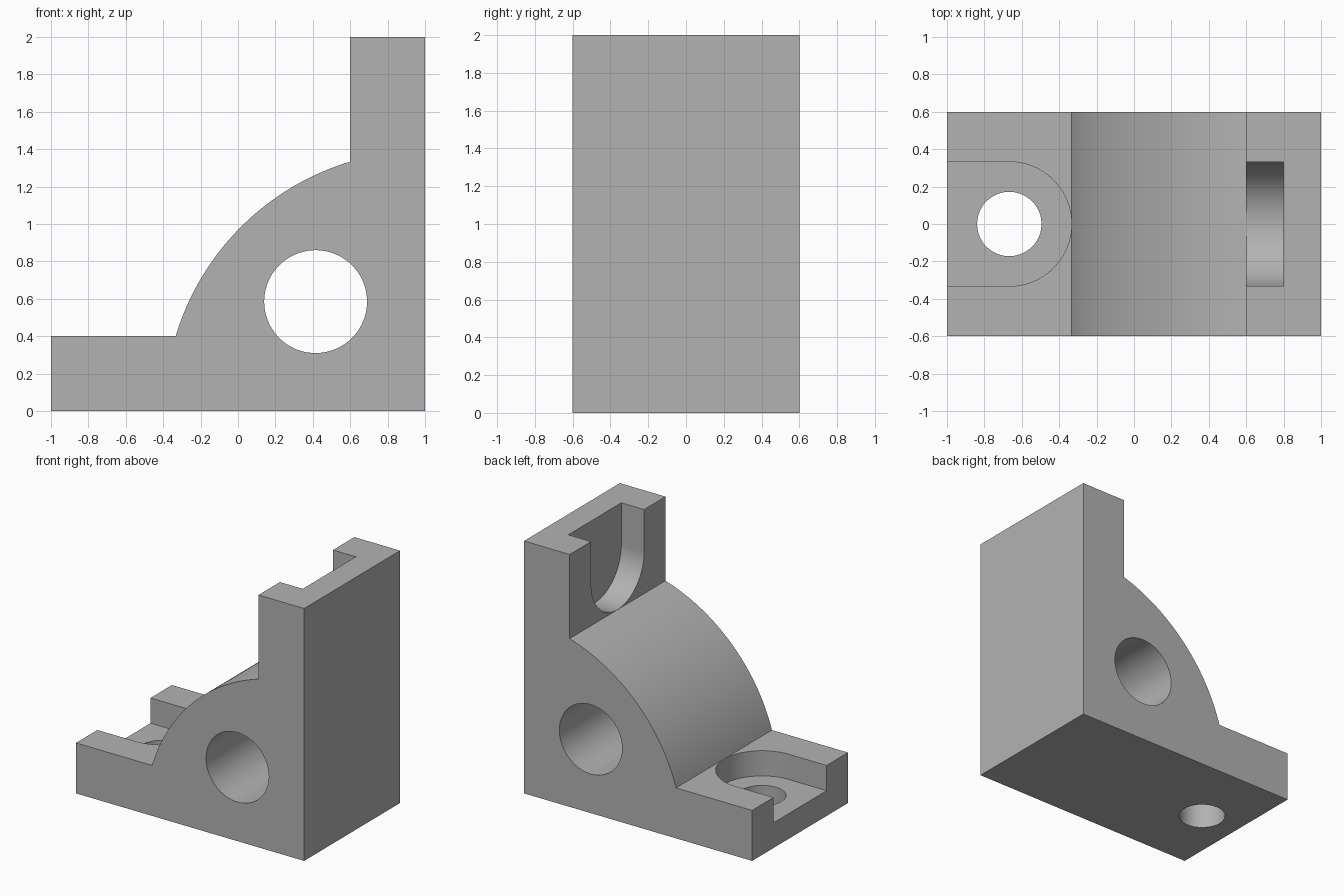
import bpy, bmesh, math
from mathutils import Matrix

cube = bpy.data.objects.get("Cube")
if cube:
    bpy.data.objects.remove(cube, do_unlink=True)

HALF_DEPTH = 0.6
FLANGE = 0.4         # thickness of both flanges
REACH = 4 / 3        # where the web meets each flange
SLOT_R = 0.3325
HOLE_R = 0.172

grey = bpy.data.materials.new("plain grey")
grey.use_nodes = True
colour = (0.45, 0.45, 0.45, 1)
grey.diffuse_color = colour
grey.node_tree.nodes["Principled BSDF"].inputs["Base Color"].default_value = colour


def arc(cx, cy, r, start, end, steps):
    """Points along a circular arc, ends included."""
    return [(cx + r * math.cos(start + (end - start) * i / steps),
             cy + r * math.sin(start + (end - start) * i / steps))
            for i in range(steps + 1)]


def circle(cx, cy, r, steps=96):
    return arc(cx, cy, r, 0, math.tau, steps)[:-1]


def prism(name, points, low, high, matrix=Matrix()):
    """Extrude a 2D outline from low to high along local z."""
    bm = bmesh.new()
    face = bm.faces.new([bm.verts.new((x, y, low)) for x, y in points])
    top = bmesh.ops.extrude_face_region(bm, geom=[face])
    verts = [v for v in top["geom"] if isinstance(v, bmesh.types.BMVert)]
    bmesh.ops.translate(bm, verts=verts, vec=(0, 0, high - low))
    bm.transform(matrix)
    bmesh.ops.recalc_face_normals(bm, faces=bm.faces)
    mesh = bpy.data.meshes.new(name)
    bm.to_mesh(mesh)
    bm.free()
    mesh.materials.append(grey)
    obj = bpy.data.objects.new(name, mesh)
    bpy.context.collection.objects.link(obj)
    return obj


# Outline plane to front plane: local y becomes z
upright = Matrix.Rotation(math.pi / 2, 4, 'X')
# Swap base and wall: reflect across the diagonal of the corner
swap = Matrix(((0, 0, -1, 1), (0, 1, 0, 0), (-1, 0, 0, 1), (0, 0, 0, 1)))

# Bracket body: two flanges joined by a web with a rounded back
web_r = math.hypot(REACH, FLANGE)
tilt = math.atan2(FLANGE, REACH)
outline = [(1, 0), (1, 2), (1 - FLANGE, 2)]
outline += arc(1, 0, web_r, math.pi / 2 + tilt, math.pi - tilt, 64)
outline += [(-1, FLANGE), (-1, 0)]
body = prism("corner_bracket", outline, -HALF_DEPTH, HALF_DEPTH, upright)

# Cutters: cross bore, then an open slot and bolt hole in each flange
cutters = [prism("bore_cutter", circle(0.415, 0.585, 0.275), -1, 1, upright)]
slot = [(-1.2, -SLOT_R)] + arc(-2 / 3, 0, SLOT_R, -math.pi / 2, math.pi / 2, 64)
slot.append((-1.2, SLOT_R))
for part, matrix in (("base", Matrix()), ("wall", swap)):
    cutters.append(prism(part + "_slot_cutter", slot, FLANGE / 2, FLANGE + 0.1, matrix))
    cutters.append(prism(part + "_hole_cutter", circle(-2 / 3, 0, HOLE_R), -0.1, 0.3, matrix))

for cutter in cutters:
    cutter.hide_render = True
    cutter.hide_viewport = True
    cut = body.modifiers.new(cutter.name, 'BOOLEAN')
    cut.operation = 'DIFFERENCE'
    cut.solver = 'EXACT'
    cut.object = cutter

# Bake the cuts, drop the cutters and shade the round walls smooth
bpy.context.view_layer.update()
graph = bpy.context.evaluated_depsgraph_get()
result = bpy.data.meshes.new_from_object(body.evaluated_get(graph))
body.modifiers.clear()
body.data = result
for cutter in cutters:
    bpy.data.objects.remove(cutter, do_unlink=True)

bpy.ops.object.select_all(action='DESELECT')
body.select_set(True)
bpy.context.view_layer.objects.active = body
bpy.ops.object.shade_smooth_by_angle(angle=math.radians(30))
